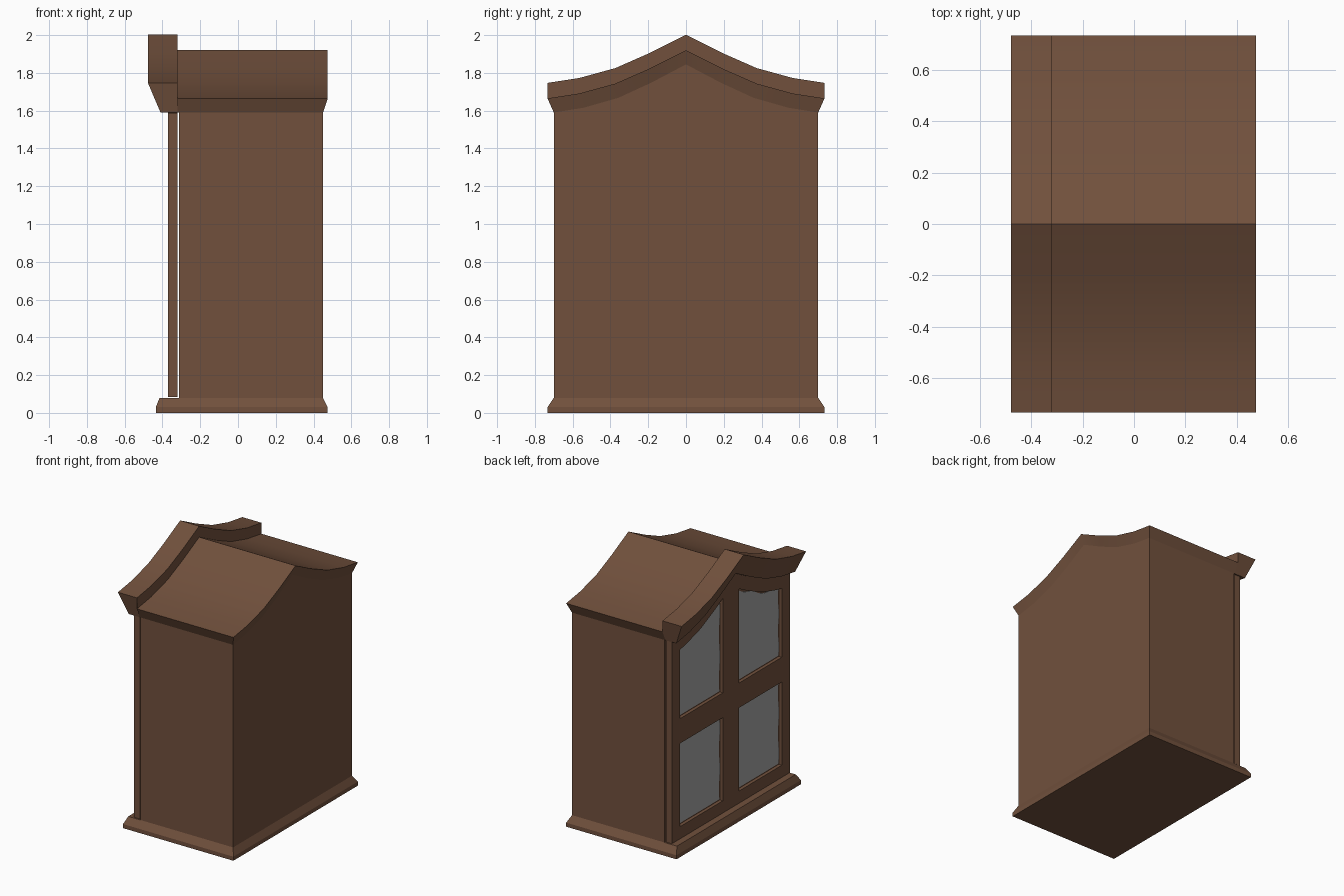
import bpy, bmesh, math

if "Cube" in bpy.data.objects:
    bpy.data.objects.remove(bpy.data.objects["Cube"])


def material(name, rgb):
    m = bpy.data.materials.new(name)
    m.diffuse_color = (*rgb, 1)
    m.use_nodes = True
    m.node_tree.nodes["Principled BSDF"].inputs["Base Color"].default_value = m.diffuse_color
    return m


wood = material("brown wood", (0.165, 0.081, 0.046))
glass = material("grey glass", (0.38, 0.38, 0.38))


def loft(name, sections, mat, smooth=False):
    """Skin a list of equal-length point rings and cap both ends."""
    bm = bmesh.new()
    rings = [[bm.verts.new(p) for p in s] for s in sections]
    n = len(rings[0])
    for a, b in zip(rings, rings[1:]):
        for i in range(n):
            j = (i + 1) % n
            bm.faces.new((a[i], a[j], b[j], b[i]))
    bm.faces.new(rings[0])
    bm.faces.new(rings[-1])
    bmesh.ops.recalc_face_normals(bm, faces=bm.faces)
    if smooth:
        for f in bm.faces:
            f.smooth = True
        for e in bm.edges:
            if len(e.link_faces) == 2 and e.calc_face_angle(0) > math.radians(25):
                e.smooth = False
    me = bpy.data.meshes.new(name)
    bm.to_mesh(me)
    bm.free()
    me.materials.append(mat)
    ob = bpy.data.objects.new(name, me)
    bpy.context.collection.objects.link(ob)
    return ob


def slab(name, outline, x0, x1, mat):
    return loft(name, [[(x, y, z) for y, z in outline] for x in (x0, x1)], mat)


# Ogee gable curve, mirrored about the middle
half = [(0, 0.255), (0.193, 0.158), (0.375, 0.078), (0.565, 0.026), (0.733, 0.0)]
curve = [(-y, h) for y, h in half[:0:-1]] + half
NARROW = 0.70 / 0.733


def gable(y):
    """Height of the lower gable curve at y."""
    y = abs(y)
    for (a, ha), (b, hb) in zip(half, half[1:]):
        a, b = a * NARROW, b * NARROW
        if y <= b + 1e-6:
            return 1.59 + ha + (hb - ha) * (y - a) / (b - a)
    return 1.59


# Plinth with a chamfered top
loft("base", [[(x0, -w, z), (x1, -w, z), (x1, w, z), (x0, w, z)] for x0, x1, w, z in
              ((-0.435, 0.475, 0.733, 0), (-0.435, 0.475, 0.733, 0.03), (-0.415, 0.45, 0.70, 0.08))], wood)

# Case body
low = [(y * NARROW, 1.59 + h) for y, h in curve]
slab("case_body", [(0.70, 0.08), (-0.70, 0.08)] + low, -0.312, 0.45, wood)

# Roof with flared edges
loft("roof", [[(-0.32, y * NARROW, 1.59 + h), (0.45, y * NARROW, 1.59 + h),
               (0.475, y, 1.665 + h), (-0.32, y, 1.665 + h)] for y, h in curve], wood, True)

# Raised cornice over the door
loft("cornice", [[(-0.41, y * NARROW, 1.59 + h), (-0.32, y * NARROW, 1.59 + h),
                  (-0.32, y, 1.665 + h), (-0.32, y, 1.747 + h),
                  (-0.477, y, 1.747 + h)] for y, h in curve], wood, True)

# Arched door, just clear of the case
door = slab("door", [(0.695, 0.084), (-0.695, 0.084)] +
            [(y * 0.993, z - 0.003) for y, z in low], -0.37, -0.32, wood)


def pane(side, z0, top, inset, wave):
    """Pane outline; top is a height function and the edges may ripple."""
    y0, y1, n = 0.095 + inset, 0.60 - inset, 16
    z0 += inset
    ripple = lambda t: wave * math.sin(t * math.pi * 4)
    pts = [(y0 + (y1 - y0) * i / n, z0) for i in range(n)]
    h = top(y1) - inset - z0
    pts += [(y1 + ripple(i / n), z0 + h * i / n) for i in range(n)]
    pts += [(y1 + (y0 - y1) * i / n, top(y1 + (y0 - y1) * i / n) - inset + ripple(i / n)) for i in range(n)]
    h = top(y0) - inset - z0
    pts += [(y0 + ripple(i / n), z0 + h * i / n) for i in range(n, 0, -1)]
    return [(side * y, z) for y, z in pts]


# Four recessed windows
rows = (("lower", 0.175, lambda y: 0.795), ("upper", 0.98, lambda y: gable(y) - 0.112))
for row, z0, top in rows:
    for label, side in (("left", 1), ("right", -1)):
        cut = slab(f"cutter_{row}_{label}", pane(side, z0, top, 0, 0), -0.45, -0.345, wood)
        cut.hide_render = True
        cut.hide_viewport = True
        mod = door.modifiers.new("window", "BOOLEAN")
        mod.operation = "DIFFERENCE"
        mod.solver = "EXACT"
        mod.object = cut
        slab(f"window_{row}_{label}", pane(side, z0, top, 0.01, 0.007), -0.349, -0.343, glass)
